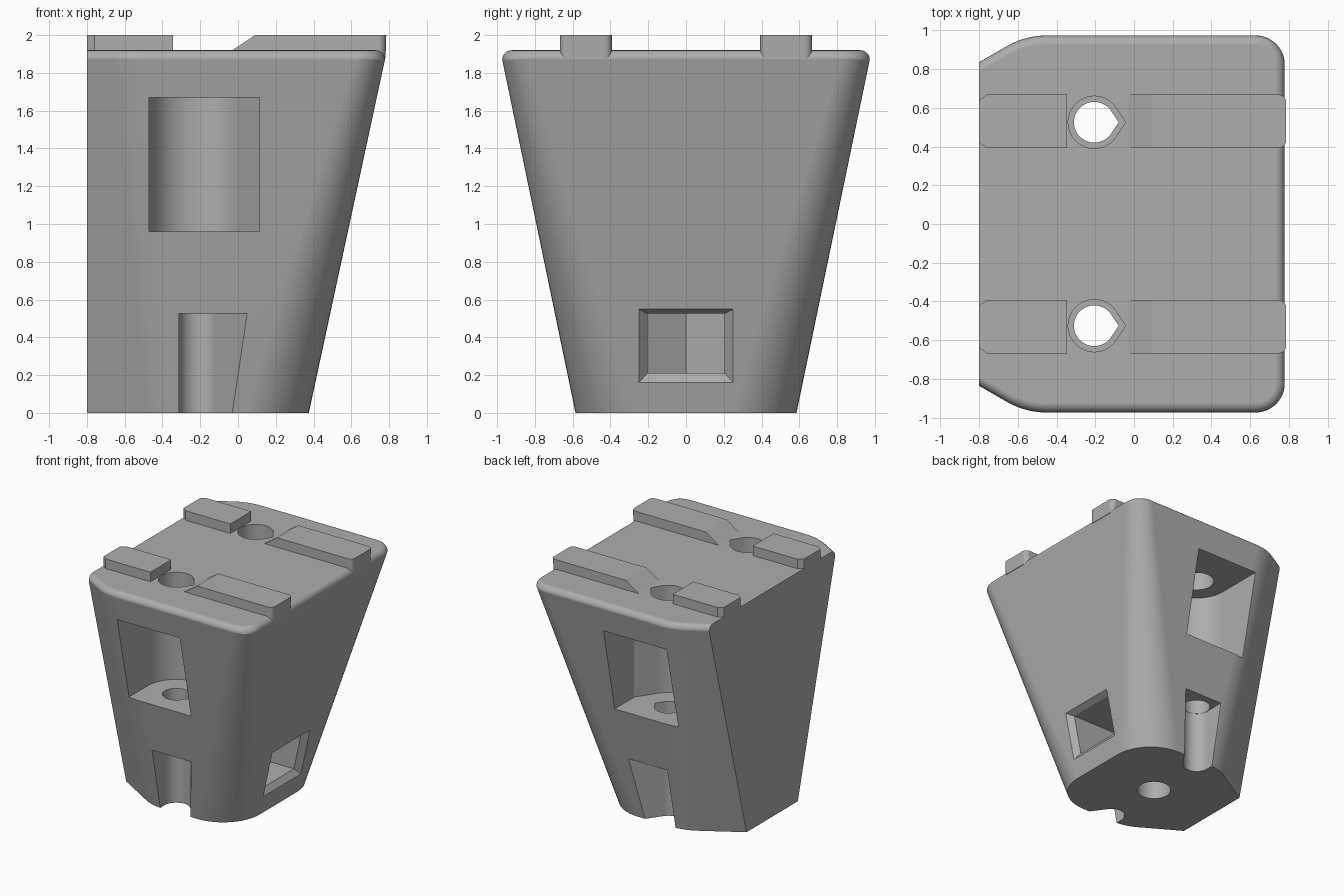
import bpy, bmesh, math
from mathutils import Vector

cube = bpy.data.objects.get("Cube")
if cube:
    bpy.data.objects.remove(cube, do_unlink=True)

grey = bpy.data.materials.new("plain grey")
grey.use_nodes = True
colour = (0.42, 0.42, 0.42, 1)
grey.diffuse_color = colour
grey.node_tree.nodes["Principled BSDF"].inputs["Base Color"].default_value = colour

HOLE_X, HOLE_Y = -0.205, 0.525
EDGE_Z, TOP_Z = 1.87, 1.92


def finish(name, bm):
    bmesh.ops.recalc_face_normals(bm, faces=bm.faces)
    mesh = bpy.data.meshes.new(name)
    bm.to_mesh(mesh)
    bm.free()
    mesh.materials.append(grey)
    obj = bpy.data.objects.new(name, mesh)
    bpy.context.collection.objects.link(obj)
    return obj


def hull(name, points):
    bm = bmesh.new()
    for p in points:
        bm.verts.new(p)
    result = bmesh.ops.convex_hull(bm, input=bm.verts)
    loose = {g for g in result["geom_interior"] + result["geom_unused"]
             if isinstance(g, bmesh.types.BMVert)}
    bmesh.ops.delete(bm, geom=list(loose), context='VERTS')
    bmesh.ops.dissolve_limit(bm, angle_limit=0.002, verts=bm.verts, edges=bm.edges)
    return finish(name, bm)


def prism(name, outline, z0, z1):
    return hull(name, [(x, y, z) for z in (z0, z1) for x, y in outline])


def circle(x, y, r, n=48):
    return [(x + r * math.cos(math.tau * i / n), y + r * math.sin(math.tau * i / n))
            for i in range(n)]


def teardrop(side, r):
    y = side * HOLE_Y
    return circle(HOLE_X, y, r) + [(HOLE_X + 1.2 * r, y)]


def half_outline(t, inset=0.0):
    """Plan of the body for y > 0, from the right edge round to the left."""
    mix = lambda a, b: a + (b - a) * t
    right, side, r = mix(.375, .778) - inset, mix(.585, .973) - inset, mix(.34, .15) - inset
    corner, left_y = mix(-.39, -.56), mix(.34, .835) - inset
    pts = [(right - r + r * math.cos(a), side - r + r * math.sin(a))
           for a in (math.pi / 2 * i / 12 for i in range(13))]
    # softened bend between the side and the slanted left corner
    mid = Vector((corner, side))
    a = mid + Vector((0.11, 0))
    b = mid + (Vector((-0.8, left_y)) - mid).normalized() * 0.11
    for i in range(9):
        s = i / 8
        pts.append(tuple(a * (1 - s) ** 2 + mid * 2 * s * (1 - s) + b * s * s))
    return pts + [(-0.8, left_y)]


# Tapered body with a rounded top rim
levels = [(0, 0, 0), (1, 0, EDGE_Z)]
for i in range(1, 7):
    a = math.pi / 2 * i / 6
    levels.append((1, 0.05 * (1 - math.cos(a)), EDGE_Z + 0.05 * math.sin(a)))
bm = bmesh.new()
rings = []
for t, inset, z in levels:
    half = half_outline(t, inset)
    outline = half + [(x, -y) for x, y in reversed(half)]
    rings.append([bm.verts.new((x, y, z)) for x, y in outline])
count = len(rings[0])
for low, high in zip(rings, rings[1:]):
    for i in range(count):
        j = (i + 1) % count
        bm.faces.new((low[i], low[j], high[j], high[i]))
bm.faces.new(rings[0])
bm.faces.new(rings[-1])
body = finish("tapered_body", bm)

# Cutters: bolt holes, side windows and driver slots on both sides
cutters = []
for side, label in ((-1, "front"), (1, "back")):
    y = side * HOLE_Y
    out = side * 1.3
    cutters.append(prism(label + "_bolt_hole_cutter", teardrop(side, 0.105), -0.1, 1.1))
    cutters.append(prism(label + "_head_hole_cutter", teardrop(side, 0.135), 1.5, 2.1))
    r = 0.265
    cutters.append(prism(label + "_window_cutter", teardrop(side, r) +
                         [(HOLE_X - r, out), (HOLE_X + 1.2 * r, out)], 0.96, 1.67))
    r = 0.107
    tip = HOLE_X + 1.2 * r
    cutters.append(prism(label + "_slot_cutter", teardrop(side, r) +
                         [(HOLE_X - r, side * 0.9), (tip + 0.73 * (0.9 - HOLE_Y), side * 0.9)],
                         -0.1, 0.525))

# Nut pocket from the right, its flared mouth, and the centre hole
w = 0.205
cutters.append(prism("nut_pocket_cutter", [
    (0.9, -w), (0.9, w), (HOLE_X - w * 0.577, w), (HOLE_X - w * 1.155, 0),
    (HOLE_X - w * 0.577, -w)], 0.21, 0.525))
cutters.append(prism("centre_hole_cutter", circle(HOLE_X, 0, 0.133), -0.1, 0.3))
mouth = []
for sy in (-1, 1):
    for z_in, z_out in ((0.21, 0.16), (0.525, 0.55)):
        inner = Vector((0.375 + 0.2155 * z_in - 0.045, sy * w, z_in))
        outer = Vector((0.375 + 0.2155 * z_out, sy * 0.25, z_out))
        mouth += [inner, inner + (outer - inner) * 1.3]
cutters.append(hull("pocket_mouth_cutter", mouth))

for cutter in cutters:
    cutter.hide_render = True
    mod = body.modifiers.new(cutter.name, 'BOOLEAN')
    mod.operation, mod.solver, mod.object = 'DIFFERENCE', 'EXACT', cutter
bpy.context.view_layer.objects.active = body
for mod in list(body.modifiers):
    bpy.ops.object.modifier_apply(modifier=mod.name)
for cutter in cutters:
    bpy.data.objects.remove(cutter, do_unlink=True)

# Locating rails on the top
parts = [body]
for side, label in ((-1, "front"), (1, "back")):
    y0, y1 = side * 0.53 - 0.138, side * 0.53 + 0.138
    parts.append(prism(label + "_short_rail", [
        (-0.345, y0), (-0.345, y1), (-0.76, y1), (-0.8, y1 - 0.03),
        (-0.8, y0 + 0.03), (-0.76, y0)], 1.9, 2.0))
    pts = []
    for y, s in ((y0, 1), (y1, -1)):
        pts += [(-0.03, y, TOP_Z), (0.09, y, 2.0), (0.0, y, 1.9)]
        for i in range(7):
            a = math.pi / 2 * i / 6
            x, yy = 0.745 + 0.04 * math.sin(a), y + s * 0.04 * (1 - math.cos(a))
            pts += [(x, yy, 2.0), (x - 0.004, yy, 1.88)]
    parts.append(hull(label + "_long_rail", pts))

bpy.ops.object.select_all(action='DESELECT')
for part in parts:
    part.select_set(True)
bpy.ops.object.shade_smooth_by_angle(angle=math.radians(25))
for part in parts:
    mod = part.modifiers.new("even shading", 'WEIGHTED_NORMAL')
    mod.keep_sharp = True
